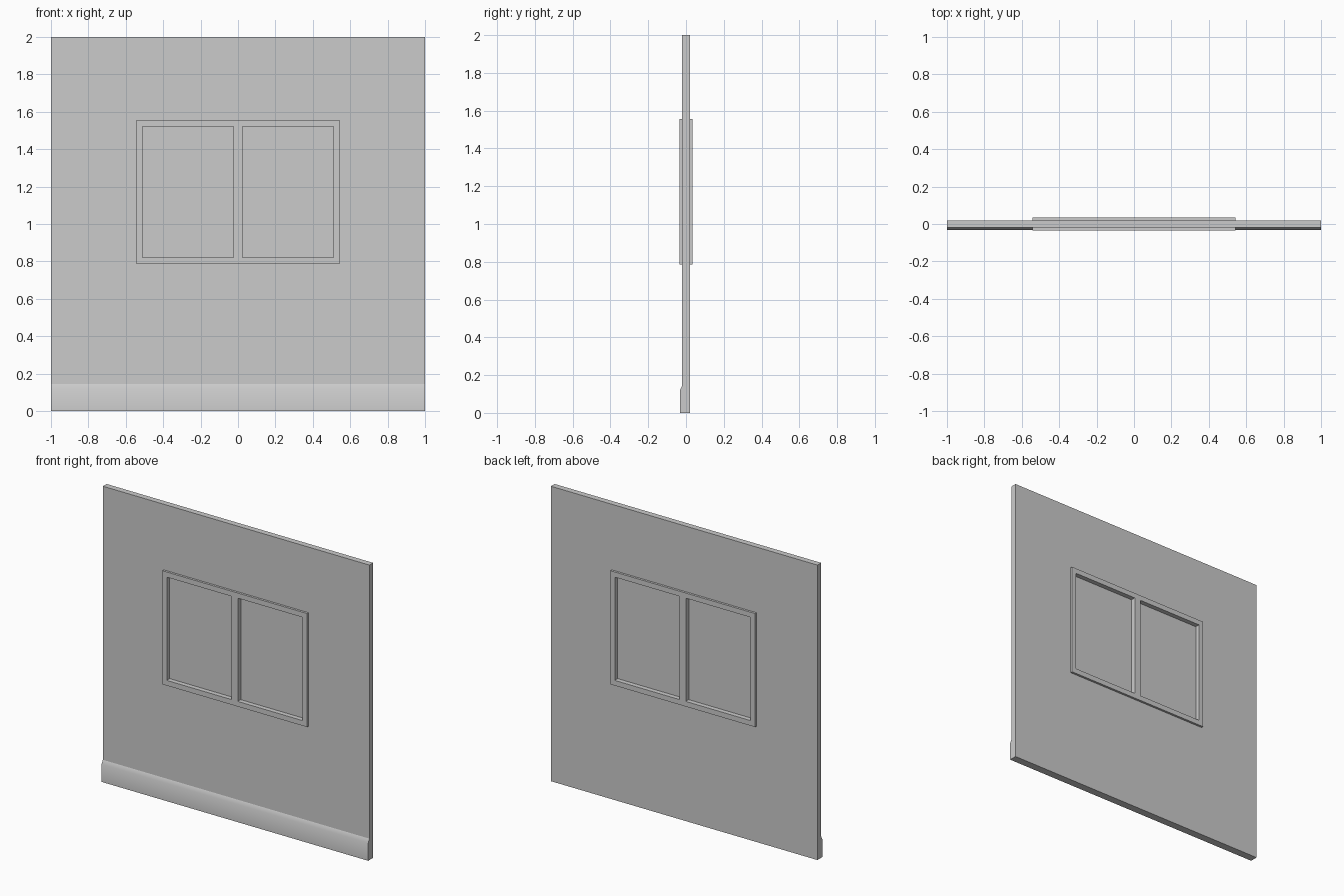
import bpy, bmesh
from math import radians

if "Cube" in bpy.data.objects:
    bpy.data.objects.remove(bpy.data.objects["Cube"])


def rect(x0, x1, z0, z1):
    return [(x0, z0), (x1, z0), (x1, z1), (x0, z1)]


def slab(name, loops, half_depth, rotation, location=(0, 0, 0)):
    """Filled 2D outline (inner loops become holes) extruded both ways, as a mesh."""
    cu = bpy.data.curves.new(name, 'CURVE')
    cu.dimensions = '2D'
    cu.fill_mode = 'BOTH'
    cu.extrude = half_depth
    for pts in loops:
        sp = cu.splines.new('POLY')
        sp.points.add(len(pts) - 1)
        for p, (a, b) in zip(sp.points, pts):
            p.co = (a, b, 0, 1)
        sp.use_cyclic_u = True
    ob = bpy.data.objects.new(name, cu)
    bpy.context.collection.objects.link(ob)
    ob.rotation_euler = rotation
    ob.location = location
    bpy.ops.object.select_all(action='DESELECT')
    ob.select_set(True)
    bpy.context.view_layer.objects.active = ob
    bpy.ops.object.convert(target='MESH')
    ob = bpy.context.object
    ob.name = name
    # weld the caps to the sides
    bm = bmesh.new()
    bm.from_mesh(ob.data)
    bmesh.ops.remove_doubles(bm, verts=bm.verts, dist=1e-5)
    bmesh.ops.recalc_face_normals(bm, faces=bm.faces)
    bm.to_mesh(ob.data)
    bm.free()
    bpy.ops.object.shade_smooth_by_angle(angle=radians(40))
    return ob


UPRIGHT = (radians(90), 0, 0)               # outline in XZ, depth along Y
ALONG_X = (radians(90), 0, radians(90))     # outline in YZ, depth along X

window = rect(-0.543, 0.543, 0.785, 1.555)
openings = [rect(-0.51, -0.023, 0.82, 1.52), rect(0.023, 0.51, 0.82, 1.52)]

# Wall panel with the window hole
slab("wall_panel", [rect(-1, 1, 0, 2), window], 0.02, UPRIGHT)

# Window frame with centre mullion, proud of the wall on both sides
slab("window_frame", [window] + openings, 0.035, UPRIGHT)

# Thin panes in the middle of the frame
for side, loop in zip(("left", "right"), openings):
    slab(side + "_pane", [loop], 0.003, UPRIGHT)

# Skirting board with chamfered top along the front
skirting = [(-0.02, 0), (-0.02, 0.145), (-0.033, 0.12), (-0.033, 0)]
slab("skirting_board", [skirting], 1.0, ALONG_X)
